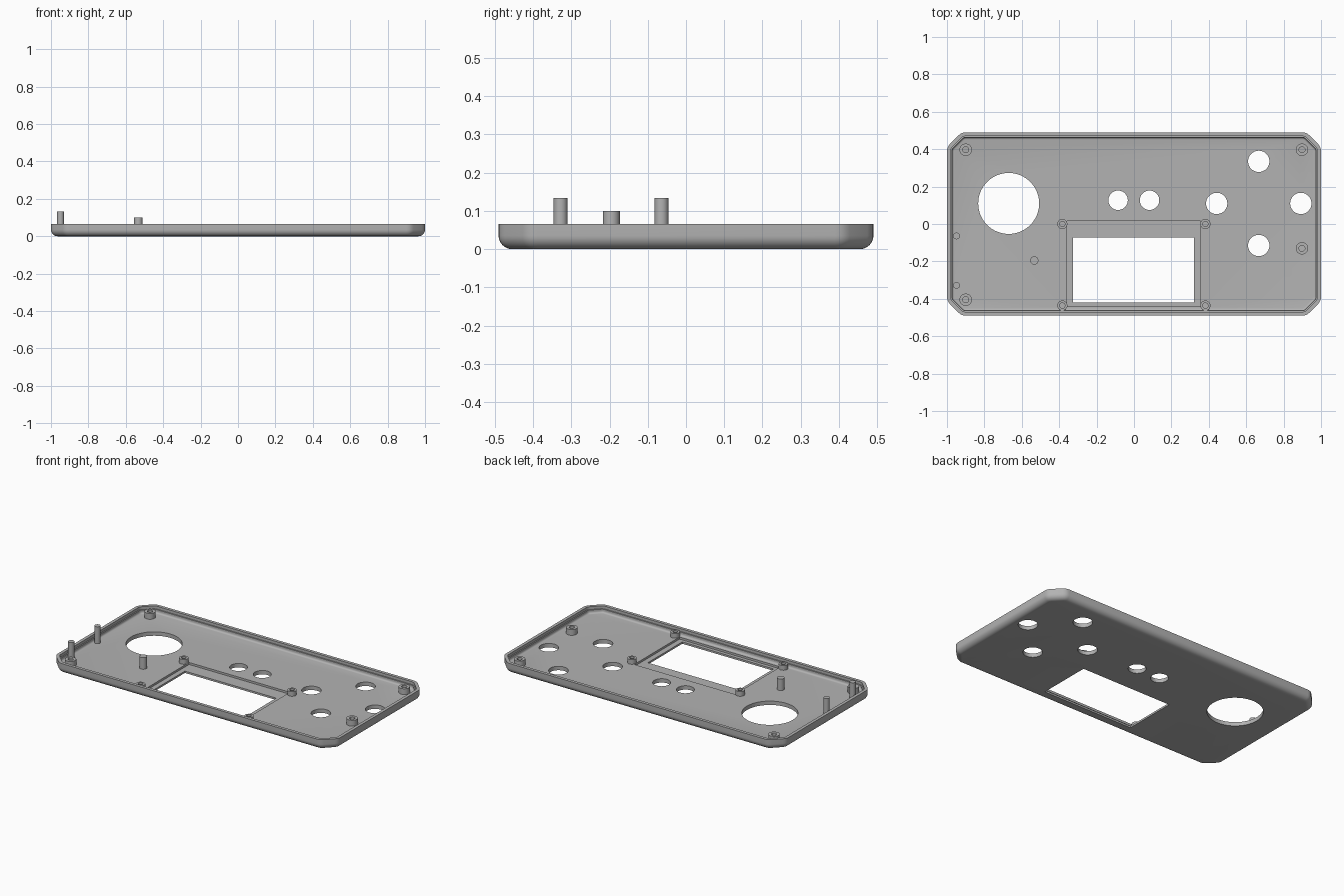
import bpy, bmesh
from math import sin, cos, pi, tan, radians

if "Cube" in bpy.data.objects:
    bpy.data.objects.remove(bpy.data.objects["Cube"])

grey = bpy.data.materials.new("plain grey")
grey.use_nodes = True
GREY = (0.45, 0.45, 0.45, 1)
grey.diffuse_color = GREY
grey.node_tree.nodes["Principled BSDF"].inputs["Base Color"].default_value = GREY

HALF_X, HALF_Y, RIM, FLOOR = 1.0, 0.49, 0.065, 0.025


def outline(off, z):
    """Chamfered rectangle with softened corners, inset by off."""
    a, b = HALF_X - off, HALF_Y - off
    c = 0.078 - off * 0.586
    r = 0.055 - off
    t = r * tan(pi / 8)
    pts = []
    # each quadrant has two 45 degree turns, swept counter-clockwise
    for q, (sx, sy) in enumerate([(1, 1), (-1, 1), (-1, -1), (1, -1)]):
        corners = [(sx * a, sy * (b - c)), (sx * (a - c), sy * b)]
        if sx * sy < 0:
            corners.reverse()
        for k, (x, y) in enumerate(corners):
            start = q * pi / 2 + k * pi / 4
            cx = x - r * cos(start) + t * sin(start)
            cy = y - r * sin(start) - t * cos(start)
            for i in range(5):
                ang = start + i * pi / 16
                pts.append((cx + r * cos(ang), cy + r * sin(ang), z))
    return pts


def finish(bm, name):
    bmesh.ops.recalc_face_normals(bm, faces=bm.faces[:])
    mesh = bpy.data.meshes.new(name)
    bm.to_mesh(mesh)
    bm.free()
    mesh.materials.append(grey)
    ob = bpy.data.objects.new(name, mesh)
    bpy.context.collection.objects.link(ob)
    return ob


def loft(name, rings, closed=False):
    """Skin rings of points; cap the ends, or join last to first."""
    bm = bmesh.new()
    loops = [[bm.verts.new(p) for p in ring] for ring in rings]
    n = len(loops[0])
    pairs = list(zip(loops, loops[1:]))
    if closed:
        pairs.append((loops[-1], loops[0]))
    for lo, hi in pairs:
        for i in range(n):
            j = (i + 1) % n
            bm.faces.new((lo[i], lo[j], hi[j], hi[i]))
    if not closed:
        bm.faces.new(loops[0])
        bm.faces.new(loops[-1])
    return finish(bm, name)


def circle(x, y, r, z, n):
    return [(x + r * cos(2 * pi * i / n), y + r * sin(2 * pi * i / n), z) for i in range(n)]


def rod(name, x, y, r, z0, z1, n=32):
    return loft(name, [circle(x, y, r, z, n) for z in (z0, z1)])


def box(name, x0, x1, y0, y1, z0, z1):
    return loft(name, [[(x0, y0, z), (x1, y0, z), (x1, y1, z), (x0, y1, z)] for z in (z0, z1)])


def boss(name, x, y, r, bore, top):
    """Hollow screw post standing on the floor."""
    section = [(bore, FLOOR - 0.004), (r, FLOOR - 0.004), (r, top), (bore, top)]
    return loft(name, [circle(x, y, rad, z, 32) for rad, z in section], closed=True)


# shell: rounded outer edge, stepped rim, filleted inner floor
R = 0.035
profile = [(R - R * sin(i * pi / 16), R - R * cos(i * pi / 16)) for i in range(9)]
profile += [(0, RIM), (0.02, RIM), (0.02, 0.047), (0.027, 0.047)]
f = 0.012
profile += [(0.027 + f - f * cos(i * pi / 8), FLOOR + f - f * sin(i * pi / 8)) for i in range(5)]
panel = loft("panel_shell", [outline(o, z) for o, z in profile])

# openings: round holes, screen recess and screen window
cutters = [rod("dial_cutter", -0.67, 0.11, 0.163, -0.1, 0.2, 64)]
for x in (-0.085, 0.083):
    cutters.append(rod("small_hole_cutter", x, 0.127, 0.052, -0.1, 0.2, 40))
for dx, dy in [(1, 0), (-1, 0), (0, 1), (0, -1)]:
    cutters.append(rod("button_cutter", 0.667 + dx * 0.225, 0.11 + dy * 0.225, 0.057, -0.1, 0.2, 40))
cutters.append(box("recess_cutter", -0.357, 0.355, -0.442, 0.016, 0.012, 0.2))
cutters.append(box("window_cutter", -0.325, 0.32, -0.42, -0.072, -0.1, 0.2))

bpy.context.view_layer.objects.active = panel
for c in cutters:
    c.hide_render = True
    mod = panel.modifiers.new("cut", "BOOLEAN")
    mod.operation, mod.solver, mod.object = "DIFFERENCE", "EXACT", c
    bpy.ops.object.modifier_apply(modifier=mod.name)
    bpy.data.objects.remove(c)

parts = [panel]
# case screw bosses
for x, y in [(-0.9, 0.397), (0.898, 0.397), (0.898, -0.13), (-0.9, -0.405)]:
    parts.append(boss("case_boss", x, y, 0.033, 0.016, 0.062))
# screen screw bosses
for x in (-0.383, 0.382):
    for y in (0, -0.436):
        parts.append(boss("screen_boss", x, y, 0.027, 0.014, 0.055))
# locating pins
for y in (-0.064, -0.328):
    parts.append(rod("tall_pin", -0.949, y, 0.018, FLOOR - 0.004, 0.133))
parts.append(rod("short_pin", -0.533, -0.195, 0.022, FLOOR - 0.004, 0.099))

bpy.ops.object.select_all(action="DESELECT")
for p in parts:
    p.select_set(True)
bpy.ops.object.shade_smooth_by_angle(angle=radians(30))
